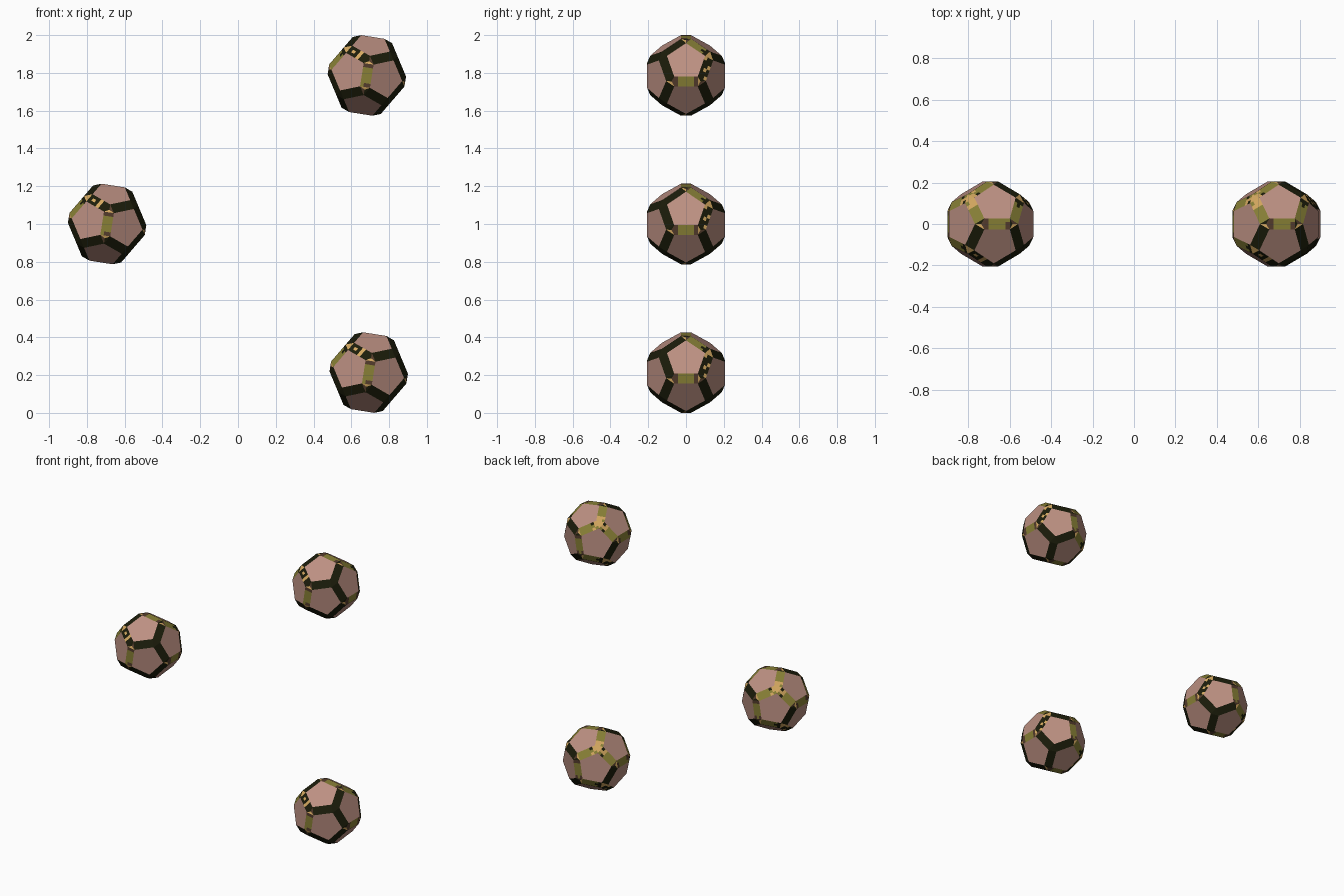
import bpy, bmesh, math, random
from mathutils import Vector, Matrix

if "Cube" in bpy.data.objects:
    bpy.data.objects.remove(bpy.data.objects["Cube"])

PHI = (1 + 5 ** 0.5) / 2
EDGE = 0.1246      # pentagon side
PUSH = 0.0504      # how far each pentagon is pushed out, opening the bands


def srgb(r, g, b):
    def lin(c):
        c /= 255
        return c / 12.92 if c <= 0.04045 else ((c + 0.055) / 1.055) ** 2.4
    return (lin(r), lin(g), lin(b), 1)


def material(name, rgb):
    m = bpy.data.materials.new(name)
    m.diffuse_color = srgb(*rgb)
    m.use_nodes = True
    m.node_tree.nodes["Principled BSDF"].inputs["Base Color"].default_value = m.diffuse_color
    return m


MATS = [material("dusty pink", (188, 144, 130)),
        material("dark green", (27, 28, 10)),
        material("olive", (136, 128, 54)),
        material("gold", (212, 168, 96)),
        material("brown", (84, 60, 44))]
PINK, DARK, OLIVE, GOLD, BROWN = range(5)


def cyclic(x, y, z):
    return [Vector((x, y, z)), Vector((z, x, y)), Vector((y, z, x))]


# Directions of the twelve faces and the twenty corners
S = (-1, 1)
normals = [n.normalized() for a in S for b in S for n in cyclic(a * PHI, 0, b)]
corners = [Vector((a, b, c)) for a in S for b in S for c in S]
corners += [v for a in S for b in S for v in cyclic(a * PHI, b / PHI, 0)]
SPECIAL = Vector((-1, 1, 1))   # the corner with light trim


def band_kind(n):
    """Sort bands by their place around the special corner."""
    if max(abs(c) for c in n) > 0.99:
        return "axis"
    axis = max(range(3), key=lambda i: abs(n[i]))
    flips = [i for i in range(3) if n[i] * SPECIAL[i] < 0]
    if not flips:
        return "special"
    if len(flips) == 1 and axis == (flips[0] + 2) % 3:
        return "light"
    if len(flips) == 1 and axis == flips[0]:
        return "spotted"
    return "dark"


def cell_colour(kind, p, along, rng):
    """Colour of one cell of a band; worn gold flecks come from the seed."""
    cube = sum(abs(c) for c in p.normalized()) / 3 ** 0.5   # 1 at a cube corner
    if kind == "axis":
        return BROWN if along in (0, 5) and rng.random() < 0.6 else OLIVE
    if kind == "special":
        r = rng.random()
        if cube > 0.965:
            return GOLD if r < 0.6 else DARK if r < 0.8 else OLIVE
        return OLIVE
    if kind == "light":
        return DARK if cube > 0.975 else OLIVE
    if kind == "spotted":
        return GOLD if rng.random() < 0.22 else DARK
    return DARK


def split_band(bm, f, rng):
    """Replace a band by a grid of 6 x 3 coplanar cells."""
    kind = band_kind(f.normal)
    c = [v.co.copy() for v in f.verts]
    if (c[1] - c[0]).length < (c[2] - c[1]).length:
        c = c[1:] + c[:1]
    grid = [[bm.verts.new(c[0].lerp(c[1], i / 6).lerp(c[3].lerp(c[2], i / 6), j / 3))
             for j in range(4)] for i in range(7)]
    for i in range(6):
        for j in range(3):
            g = bm.faces.new((grid[i][j], grid[i + 1][j],
                              grid[i + 1][j + 1], grid[i][j + 1]))
            g.material_index = cell_colour(kind, g.calc_center_median(), i, rng)


def colour_corner(bm, f):
    """Small triangles: gold, dark, or gold, brown and dark thirds."""
    n = f.normal
    if min(abs(c) for c in n) > 0.4:
        flips = sum(n[i] * SPECIAL[i] < 0 for i in range(3))
        f.material_index = GOLD if flips <= 1 else DARK
        return
    for g, m in zip(bmesh.ops.poke(bm, faces=[f])["faces"], (GOLD, BROWN, DARK)):
        g.material_index = m


def ball(name, x, z):
    rng = random.Random(4)
    bm = bmesh.new()
    for v in corners:
        for n in normals:
            if v.dot(n) > 1.3:
                bm.verts.new(v * (EDGE * PHI / 2) + n * PUSH)
    bmesh.ops.convex_hull(bm, input=bm.verts[:])
    bmesh.ops.dissolve_limit(bm, angle_limit=math.radians(2),
                             verts=bm.verts[:], edges=bm.edges[:])
    bmesh.ops.recalc_face_normals(bm, faces=bm.faces[:])
    bm.normal_update()
    bands = [f for f in bm.faces if len(f.verts) == 4]
    tips = [f for f in bm.faces if len(f.verts) == 3]
    for f in bands:
        split_band(bm, f, rng)
    for f in tips:
        colour_corner(bm, f)
    bmesh.ops.delete(bm, geom=bands, context='FACES_ONLY')
    bm.transform(Matrix.Rotation(math.radians(9), 4, 'Y'))
    me = bpy.data.meshes.new(name)
    bm.to_mesh(me)
    bm.free()
    for m in MATS:
        me.materials.append(m)
    ob = bpy.data.objects.new(name, me)
    ob.location = (x, 0, z)
    bpy.context.collection.objects.link(ob)


# Three matching balls
ball("left_ball", -0.693, 1.0)
ball("upper_right_ball", 0.682, 1.7865)
ball("lower_right_ball", 0.692, 0.2135)
